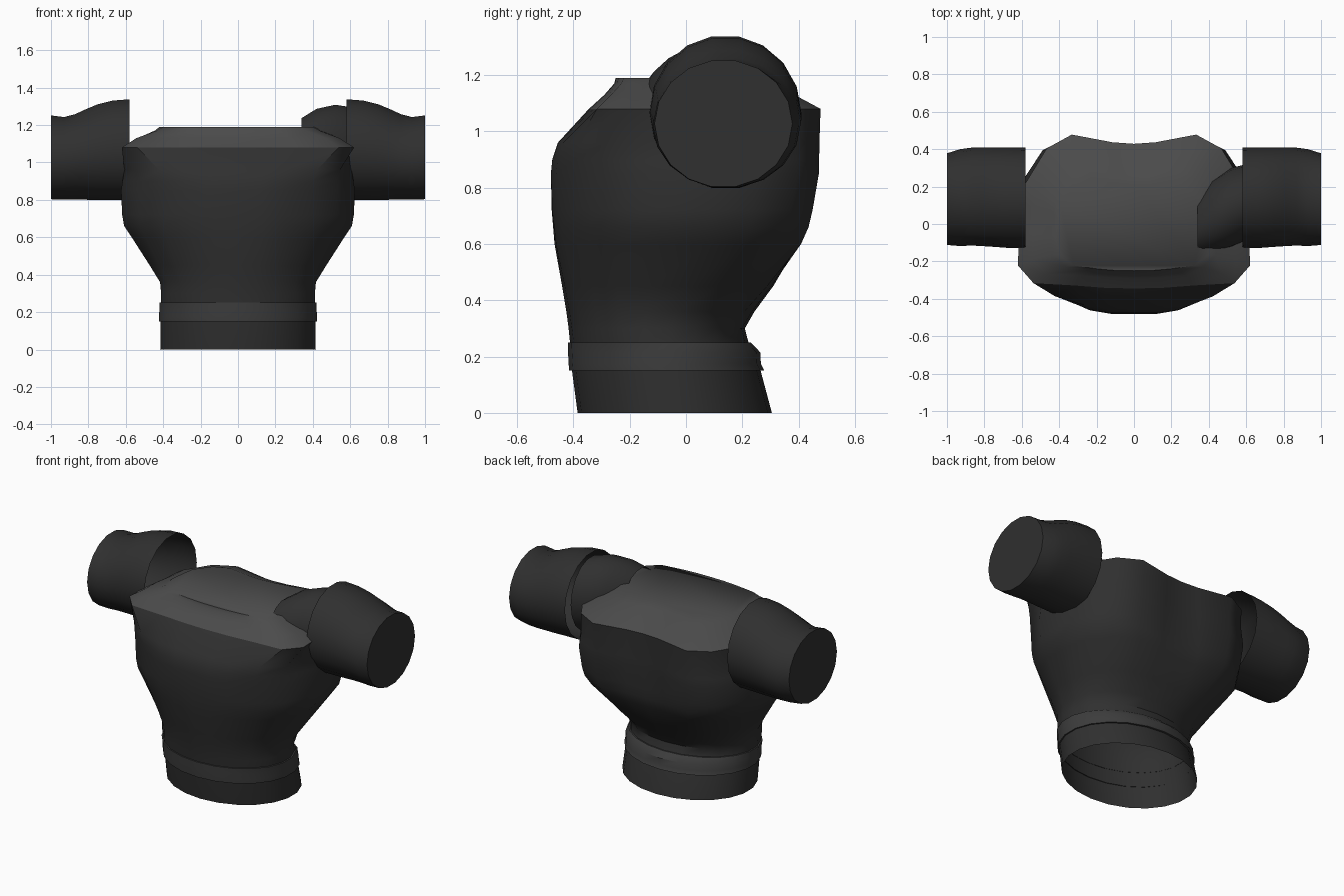
import bpy, bmesh, math

if "Cube" in bpy.data.objects:
    bpy.data.objects.remove(bpy.data.objects["Cube"])


def material(name, v):
    m = bpy.data.materials.new(name)
    m.diffuse_color = (v, v, v, 1)
    m.use_nodes = True
    m.node_tree.nodes["Principled BSDF"].inputs["Base Color"].default_value = m.diffuse_color
    return m


CLOTH = material("black cloth", 0.029)
BELT = material("charcoal band", 0.046)
COLLAR = material("dark grey", 0.070)


def loft(name, rings, mat, cap_start=False, cap_end=False, angle=40):
    """Skin closed rings of equal length into one object."""
    bm = bmesh.new()
    loops = [[bm.verts.new(p) for p in r] for r in rings]
    n = len(loops[0])
    for a, b in zip(loops, loops[1:]):
        for i in range(n):
            j = (i + 1) % n
            bm.faces.new((a[i], a[j], b[j], b[i]))
    for ring, use in ((loops[0], cap_start), (loops[-1], cap_end)):
        if use:
            bm.faces.new(ring)
    bmesh.ops.recalc_face_normals(bm, faces=bm.faces)
    me = bpy.data.meshes.new(name)
    bm.to_mesh(me)
    bm.free()
    me.materials.append(mat)
    ob = bpy.data.objects.new(name, me)
    bpy.context.collection.objects.link(ob)
    bpy.ops.object.select_all(action='DESELECT')
    ob.select_set(True)
    bpy.context.view_layer.objects.active = ob
    bpy.ops.object.shade_smooth_by_angle(angle=math.radians(angle))
    return ob


# Half outlines from front centre to back centre, in a unit box
N = 12
WAIST = [(math.sin(math.pi * i / (N - 1)), 0.5 - 0.5 * math.cos(math.pi * i / (N - 1)))
         for i in range(N)]
CHEST = [(0, 0), (.2, 0), (.38, .02), (.62, .09), (.85, .2), (1, .40),
         (.98, .62), (.93, .77), (.78, .92), (.52, 1), (.2, .96), (0, .95)]
TOP = [(0, 0), (.25, .005), (.5, .02), (.84, .035), (.97, .15), (.96, .35),
       (.92, .55), (.91, .68), (.73, .91), (.52, 1), (.18, .95), (0, .94)]


def mix(a, b, t):
    return [(p[0] + (q[0] - p[0]) * t, p[1] + (q[1] - p[1]) * t) for p, q in zip(a, b)]


def body_ring(z, hw, front, back, shape):
    """Shape 0 is the oval waist, 1 the chest, 2 the shoulder line."""
    prof = mix(WAIST, CHEST, shape) if shape <= 1 else mix(CHEST, TOP, shape - 1)
    half = [(x * hw, front + y * (back - front), z) for x, y in prof]
    return half + [(-x, y, z) for x, y, z in half[-2:0:-1]]


# Torso, open at the hem
SECTIONS = [(0, .42, -.385, .305, 0), (.15, .418, -.405, .265, 0),
            (.25, .415, -.412, .222, 0), (.30, .415, -.417, .212, .1),
            (.36, .42, -.425, .25, .2), (.45, .475, -.44, .325, .4),
            (.60, .57, -.467, .43, .7), (.66, .61, -.472, .45, .8),
            (.72, .62, -.477, .457, .9), (.85, .625, -.48, .472, 1),
            (.90, .62, -.475, .473, 1.1), (.96, .615, -.455, .474, 1.3),
            (1.08, .64, -.345, .478, 2)]
loft("torso", [body_ring(*s) for s in SECTIONS], CLOTH)

# Sloped shoulder cover on top
loft("shoulder_cover", [body_ring(1.08, .64, -.345, .478, 2),
                        body_ring(1.13, .56, -.29, .385, 2),
                        body_ring(1.17, .46, -.255, .29, 1.8),
                        body_ring(1.19, .43, -.25, .24, 1.6)],
     COLLAR, cap_end=True, angle=50)

# Waist band around the torso
loft("waist_band", [body_ring(.15, .418, -.40, .26, 0),
                    body_ring(.15, .426, -.415, .278, 0),
                    body_ring(.175, .426, -.417, .266, 0),
                    body_ring(.215, .425, -.419, .264, 0),
                    body_ring(.25, .424, -.42, .23, 0),
                    body_ring(.25, .414, -.41, .22, 0)], BELT)


def tube_ring(x, y0, y1, z0, z1, n=18):
    return [(x, (y0 + y1) / 2 + (y1 - y0) / 2 * math.cos(math.tau * i / n),
             (z0 + z1) / 2 + (z1 - z0) / 2 * math.sin(math.tau * i / n))
            for i in range(n)]


# Sleeves: open toward the torso, closed at the outer end
SLEEVE = [(.58, -.13, .408, .795, 1.342), (.67, -.128, .41, .795, 1.335),
          (.75, -.122, .41, .795, 1.315), (.81, -.118, .41, .797, 1.29),
          (.87, -.115, .408, .798, 1.262), (.93, -.118, .40, .798, 1.246),
          (1.0, -.112, .378, .80, 1.255)]
for side, name in ((1, "right_sleeve"), (-1, "left_sleeve")):
    loft(name, [tube_ring(side * s[0], *s[1:]) for s in SLEEVE], CLOTH, cap_end=True)

# Shoulder stub reaching from the torso into one sleeve
loft("shoulder_stub", [tube_ring(.34, -.18, .15, .88, 1.24),
                       tube_ring(.42, -.16, .24, .86, 1.29),
                       tube_ring(.52, -.13, .30, .84, 1.312),
                       tube_ring(.60, -.09, .32, .83, 1.30)], CLOTH)
